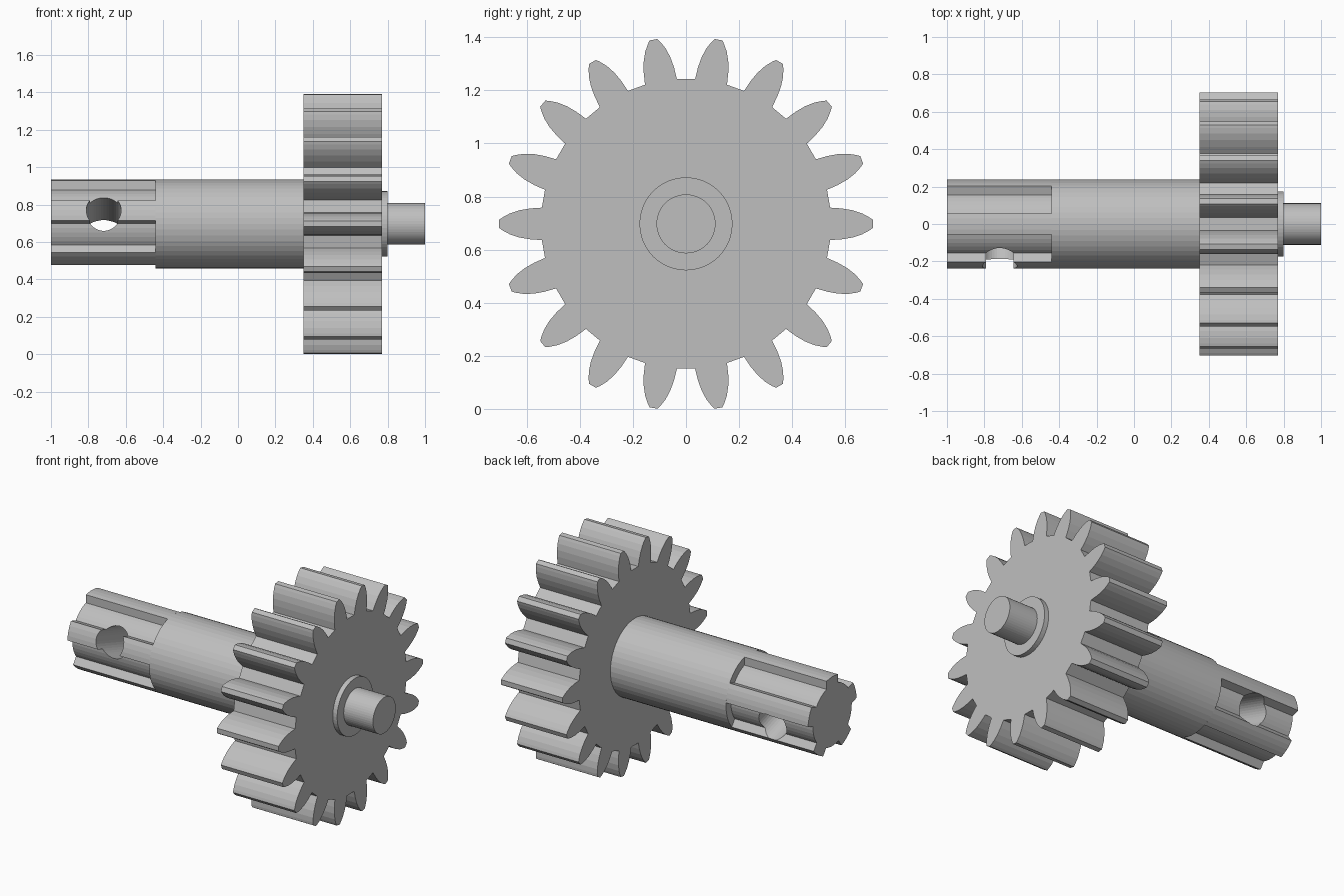
import bpy
import bmesh
from math import sin, cos, radians, degrees, asin, sqrt
from mathutils import Vector, Matrix

AXIS_Z = 0.697
SHAFT_R = 0.238

cube = bpy.data.objects.get("Cube")
if cube:
    bpy.data.objects.remove(cube, do_unlink=True)

steel = bpy.data.materials.new("plain_grey_steel")
steel.use_nodes = True
steel.diffuse_color = (0.52, 0.52, 0.52, 1)
steel.node_tree.nodes["Principled BSDF"].inputs["Base Color"].default_value = steel.diffuse_color


def polar(radius, angle):
    return radius * cos(radians(angle)), radius * sin(radians(angle))


def circle(radius, sides=48):
    return [polar(radius, 360 * i / sides) for i in range(sides)]


def extrude(name, profile, x0, x1):
    """Extrude a closed y-z profile along the shaft axis."""
    bm = bmesh.new()
    face = bm.faces.new([bm.verts.new((x0, y, z)) for y, z in profile])
    grown = bmesh.ops.extrude_face_region(bm, geom=[face], use_keep_orig=True)
    moved = [v for v in grown["geom"] if isinstance(v, bmesh.types.BMVert)]
    bmesh.ops.translate(bm, verts=moved, vec=(x1 - x0, 0, 0))
    bmesh.ops.recalc_face_normals(bm, faces=bm.faces)
    mesh = bpy.data.meshes.new(name)
    bm.to_mesh(mesh)
    bm.free()
    mesh.materials.append(steel)
    obj = bpy.data.objects.new(name, mesh)
    obj.location.z = AXIS_Z
    bpy.context.collection.objects.link(obj)
    return obj


def gear_profile(teeth):
    # Radius and half thickness along one convex tooth flank
    flank = [(0.546, 0.061), (0.59, 0.058), (0.63, 0.051),
             (0.665, 0.039), (0.69, 0.025), (0.704, 0.015)]
    half = [(r, degrees(asin(w / r))) for r, w in flank]
    tooth = [(r, -a) for r, a in half] + [(r, a) for r, a in reversed(half)]
    return [polar(r, 360 * i / teeth + a) for i in range(teeth) for r, a in tooth]


def spline_profile(ridges, half_width, root_r):
    # Parallel-sided ridges joined by round groove floors
    outer = degrees(asin(half_width / SHAFT_R))
    inner = degrees(asin(half_width / root_r))
    step = 360 / ridges
    points = []
    for i in range(ridges):
        mid = 90 + step * i
        points += [polar(SHAFT_R, mid + outer * t) for t in (-1, -0.5, 0, 0.5, 1)]
        points += [polar(root_r, mid + inner + (step - 2 * inner) * k / 5) for k in range(6)]
    return points


# Gear wheel
extrude("gear_wheel", gear_profile(18), 0.35, 0.77)

# Round shaft, collar and end journal
extrude("main_shaft", circle(SHAFT_R), -0.44, 0.40)
extrude("collar", circle(0.175), 0.74, 0.80)
extrude("end_journal", circle(0.111), 0.78, 1.0)

# Splined shaft end
spline = extrude("splined_end", spline_profile(5, 0.0567, 0.19), -1.0, -0.44)

# Cross hole drilled through one ridge and out of the opposite groove
bm = bmesh.new()
bmesh.ops.create_cone(bm, cap_ends=True, segments=40, radius1=0.093, radius2=0.093, depth=0.8)
drill_mesh = bpy.data.meshes.new("hole_cutter")
bm.to_mesh(drill_mesh)
bm.free()
drill_mesh.materials.append(steel)
drill = bpy.data.objects.new("hole_cutter", drill_mesh)
bpy.context.collection.objects.link(drill)
drill.hide_render = True
direction = Vector((0, *polar(1, 162)))
drill.matrix_world = (Matrix.Translation((-0.718, 0, AXIS_Z))
                      @ direction.to_track_quat("Z", "Y").to_matrix().to_4x4())

cut = spline.modifiers.new("cross_hole", "BOOLEAN")
cut.operation = "DIFFERENCE"
cut.solver = "EXACT"
cut.object = drill
bpy.context.view_layer.update()
bpy.context.view_layer.objects.active = spline
bpy.ops.object.modifier_apply(modifier=cut.name)
bpy.data.objects.remove(drill, do_unlink=True)
